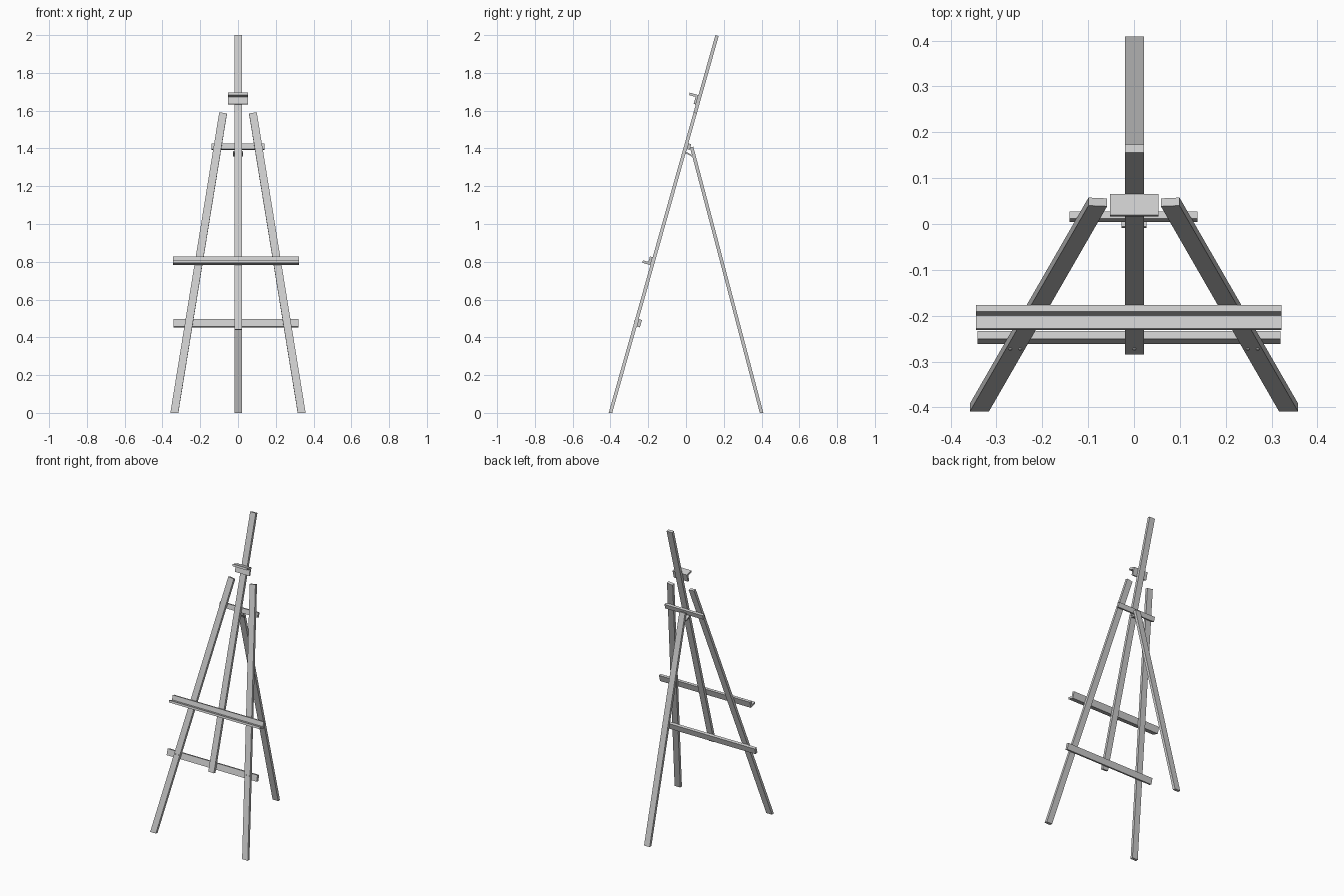
import bpy, bmesh, math
from mathutils import Matrix, Vector

cube = bpy.data.objects.get("Cube")
if cube:
    bpy.data.objects.remove(cube, do_unlink=True)

mat = bpy.data.materials.new("light_grey")
mat.use_nodes = True
GREY = (0.6, 0.6, 0.6, 1)
mat.diffuse_color = GREY
mat.node_tree.nodes["Principled BSDF"].inputs["Base Color"].default_value = GREY

T = 0.018   # board thickness
W = 0.041   # board width
H = T / 2


def frame(y_foot, slope):
    """Leaning frame: local x across, y towards the back, z up the board."""
    return Matrix.Translation((0, y_foot, 0)) @ Matrix.Rotation(-math.atan(slope), 4, 'X')


FRONT = frame(-0.4, 0.2825)
BACK = frame(0.4, -0.263)
UP = math.cos(math.atan(0.2825))   # height gained per unit up the front frame


def up(z):
    return z / UP


def finish(name, bm, on_floor=False):
    if on_floor:   # cut the foot level with the ground
        bmesh.ops.bisect_plane(bm, geom=bm.verts[:] + bm.edges[:] + bm.faces[:],
                               plane_co=(0, 0, 0), plane_no=(0, 0, 1), clear_inner=True)
        bmesh.ops.holes_fill(bm, edges=[e for e in bm.edges if e.is_boundary])
    bmesh.ops.recalc_face_normals(bm, faces=bm.faces[:])
    mesh = bpy.data.meshes.new(name)
    bm.to_mesh(mesh)
    bm.free()
    mesh.materials.append(mat)
    bpy.context.collection.objects.link(bpy.data.objects.new(name, mesh))


def board(name, mtx, x, y, z, on_floor=False):
    """Box spanning the (low, high) pairs x, y, z of a frame."""
    bm = bmesh.new()
    size = Vector([b - a for a, b in (x, y, z)])
    mid = Vector([(a + b) / 2 for a, b in (x, y, z)])
    bmesh.ops.create_cube(bm, size=1, matrix=mtx @ Matrix.Translation(mid)
                          @ Matrix.Diagonal(size).to_4x4())
    finish(name, bm, on_floor)


# Centre mast and rear leg
MAST = (-0.0195, 0.0215)
board("mast", FRONT, MAST, (-H, H), (up(0.44), up(1.9975)))
board("rear_leg", BACK, MAST, (-H, H), (-0.05, 1.455), True)

# Splayed front legs
foot_x, top_x, top_s = 0.337, 0.079, up(1.586)
splay = math.atan((foot_x - top_x) / top_s)
length = math.hypot(foot_x - top_x, top_s)
for side, name in ((1, "left_leg"), (-1, "right_leg")):
    mtx = FRONT @ Matrix.Translation((side * foot_x, 0, 0)) @ Matrix.Rotation(-side * splay, 4, 'Y')
    board(name, mtx, (-W / 2, W / 2), (-H, H), (-0.05, length), True)

# Cross bars behind the legs
board("upper_cross_bar", FRONT, (-0.141, 0.139), (H, H + 0.016), (up(1.399), up(1.429)))
board("lower_cross_bar", FRONT, (-0.341, 0.319), (H, H + T), (up(0.460), up(0.499)))

# Hinge plate joining the rear leg
hinge = Matrix.Translation((0, 0.013, 1.371)) @ Matrix.Rotation(math.radians(-28), 4, 'X')
board("hinge_plate", hinge, (-0.027, 0.027), (-0.023, 0.023), (-0.004, 0.004))

# Canvas shelf: upright strip with a ledge at its foot
SHELF = (-0.345, 0.322)
board("shelf_back", FRONT, SHELF, (-H - 0.015, -H), (up(0.780), up(0.822)))
board("shelf_ledge", FRONT, SHELF, (-H - 0.045, -H - 0.015), (up(0.780), up(0.793)))

# Top clamp: ledge above a gripping plate
CLAMP = (-0.052, 0.053)
board("clamp_back", FRONT, CLAMP, (-H - 0.012, -H), (up(1.630), up(1.680)))
board("clamp_ledge", FRONT, CLAMP, (-H - 0.048, -H - 0.012), (up(1.667), up(1.680)))

# Small bolts on the lower joints
for i, x in enumerate((-0.27, -0.248, 0.001, 0.248, 0.27)):
    bm = bmesh.new()
    mtx = FRONT @ Matrix.Translation((x, -H - 0.001, up(0.485))) @ Matrix.Rotation(math.pi / 2, 4, 'X')
    bmesh.ops.create_cone(bm, cap_ends=True, segments=10, radius1=0.004,
                          radius2=0.004, depth=0.004, matrix=mtx)
    finish("bolt_%d" % (i + 1), bm)
